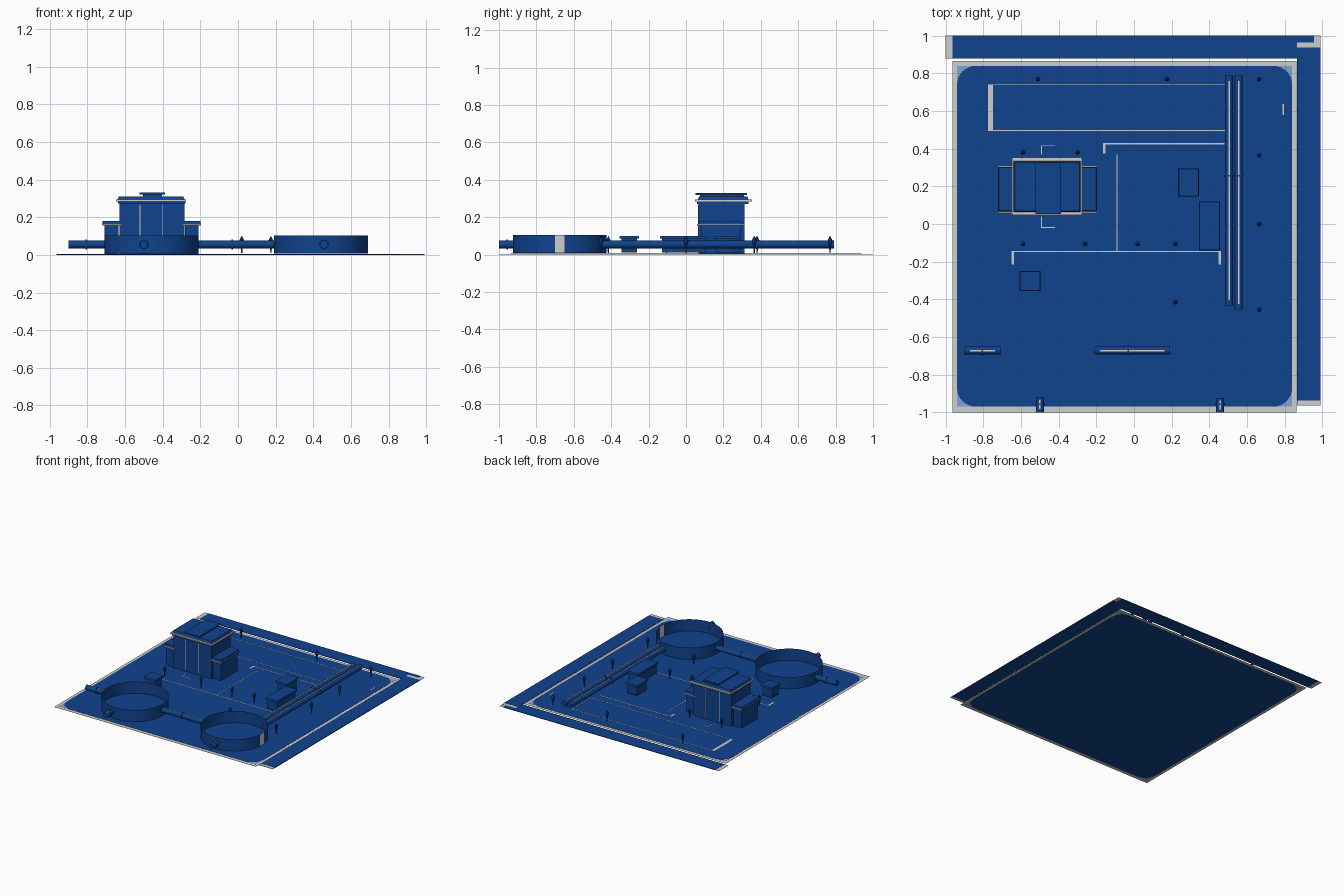
import bpy, bmesh, math

if "Cube" in bpy.data.objects:
    bpy.data.objects.remove(bpy.data.objects["Cube"])


def material(name, rgb):
    m = bpy.data.materials.new(name)
    m.diffuse_color = (*rgb, 1)
    m.use_nodes = True
    m.node_tree.nodes["Principled BSDF"].inputs["Base Color"].default_value = m.diffuse_color
    return m


BLUE = material("deep blue", (0.005, 0.056, 0.27))
GREY = material("pale grey", (0.62, 0.62, 0.62))
LIGHT = material("light blue", (0.22, 0.37, 0.66))


def finish(name, bm, *mats):
    bmesh.ops.recalc_face_normals(bm, faces=bm.faces)
    me = bpy.data.meshes.new(name)
    bm.to_mesh(me)
    bm.free()
    for m in mats:
        me.materials.append(m)
    ob = bpy.data.objects.new(name, me)
    bpy.context.collection.objects.link(ob)
    return ob


def loft(name, sections, mat):
    """Skin a list of vertex loops, capped at both ends."""
    bm = bmesh.new()
    loops = [[bm.verts.new(p) for p in s] for s in sections]
    n = len(loops[0])
    for a, b in zip(loops, loops[1:]):
        for i in range(n):
            bm.faces.new((a[i], a[(i + 1) % n], b[(i + 1) % n], b[i]))
    bm.faces.new(loops[0][::-1])
    bm.faces.new(loops[-1])
    return finish(name, bm, mat)


def rect(x0, x1, y0, y1, z, d=0.0):
    return [(x0 + d, y0 + d, z), (x1 - d, y0 + d, z), (x1 - d, y1 - d, z), (x0 + d, y1 - d, z)]


def box(name, x0, x1, y0, y1, z0, z1, mat, taper=0.0):
    return loft(name, [rect(x0, x1, y0, y1, z0), rect(x0, x1, y0, y1, z1, taper)], mat)


def rounded(x0, x1, y0, y1, r, z):
    pts = []
    for k, (cx, cy) in enumerate([(x1 - r, y1 - r), (x0 + r, y1 - r), (x0 + r, y0 + r), (x1 - r, y0 + r)]):
        for i in range(9):
            a = math.pi / 2 * (k + i / 8)
            pts.append((cx + r * math.cos(a), cy + r * math.sin(a), z))
    return pts


# Ground sheet: grey border, light corners, rounded blue field
box("ground_border", -0.965, 0.862, -1, 0.865, 0.0015, 0.0025, GREY)
box("ground_corners", -0.94, 0.84, -0.97, 0.84, 0.001, 0.003, LIGHT)
loft("ground_field", [rounded(-0.94, 0.84, -0.97, 0.84, 0.1, z) for z in (0, 0.004)], BLUE)

# Side strips with grey ends
box("back_strip_ends", -1, 0.99, 0.88, 1, 0.0015, 0.0025, GREY)
box("back_strip", -0.965, 0.955, 0.88, 1, 0, 0.004, BLUE)
box("right_strip_ends", 0.866, 0.99, -0.965, 0.965, 0.001, 0.0045, GREY)
box("right_strip", 0.866, 0.99, -0.938, 0.937, 0, 0.0055, BLUE)

# Painted ground lines
LINES = [
    (-0.775, -0.75, 0.495, 0.74), (-0.75, 0.51, 0.738, 0.742), (-0.75, 0.51, 0.495, 0.499),
    (0.51, 0.514, 0.495, 0.742),
    (-0.165, 0.48, 0.423, 0.429), (-0.165, -0.152, 0.375, 0.429),
    (-0.093, -0.088, -0.147, 0.37), (-0.65, 0.462, -0.15, -0.144),
    (-0.652, -0.637, -0.215, -0.144), (0.448, 0.463, -0.215, -0.144),
    (-0.495, -0.42, 0.413, 0.418), (-0.495, -0.49, 0.37, 0.418),
    (-0.495, -0.42, -0.02, -0.015), (-0.495, -0.49, -0.02, 0.04),
    (0.788, 0.797, 0.58, 0.637),
]
for i, (x0, x1, y0, y1) in enumerate(LINES):
    box(f"ground_line_{i + 1}", x0, x1, y0, y1, 0.004, 0.0055, GREY)


# Round open tanks
def tank(name, cx, cy, r, patch):
    bm = bmesh.new()
    bmesh.ops.create_cone(bm, cap_ends=False, segments=64, radius1=r, radius2=r, depth=0.096)
    bmesh.ops.translate(bm, verts=bm.verts, vec=(cx, cy, 0.056))
    for f in bm.faces:
        c = f.calc_center_median()
        f.smooth = True
        if patch and abs(math.atan2(c.y - cy, c.x - cx)) < 0.1:
            f.material_index = 1
    finish(name, bm, BLUE, GREY)


tank("left_tank", -0.46, -0.675, 0.25, False)
tank("right_tank", 0.44, -0.675, 0.25, True)


# Pipes with a grey line on top and a joint collar
def pipe(name, along, p, a, b, joint):
    def circle(t, r):
        out = []
        for i in range(16):
            u = r * math.cos(i * math.pi / 8)
            z = 0.055 + r * math.sin(i * math.pi / 8)
            out.append((t, p + u, z) if along == "x" else (p + u, t, z))
        return out

    for n, t0, t1, r in ((name, a, b, 0.021), (name + "_collar", joint - 0.004, joint + 0.004, 0.026)):
        ob = loft(n, [circle(t0, r), circle(t1, r)], BLUE)
        for f in ob.data.polygons:
            f.use_smooth = len(f.vertices) == 4
    m = min(0.03, (b - a) * 0.2)
    s = (a + m, b - m, p - 0.004, p + 0.004)
    if along == "y":
        s = (s[2], s[3], s[0], s[1])
    box(name + "_line", *s, 0.074, 0.0768, GREY)


pipe("inlet_pipe", "x", -0.672, -0.9, -0.709, -0.805)
pipe("link_pipe", "x", -0.672, -0.211, 0.191, -0.03)
pipe("left_outlet", "y", -0.5, -1, -0.92, -0.957)
pipe("right_outlet", "y", 0.457, -1, -0.923, -0.957)
pipe("long_pipe_inner", "y", 0.505, -0.433, 0.79, 0.255)
pipe("long_pipe_outer", "y", 0.556, -0.455, 0.79, 0.255)

# Main building: tall hall, two low wings, raised roof slab
box("hall_walls", -0.63, -0.285, 0.067, 0.312, 0.005, 0.285, BLUE)
box("hall_roof_trim", -0.648, -0.275, 0.048, 0.352, 0.284, 0.294, GREY)
box("hall_roof", -0.643, -0.28, 0.06, 0.338, 0.286, 0.31, BLUE, 0.01)
box("hall_eave", -0.638, -0.278, 0.058, 0.335, 0.272, 0.284, BLUE)
box("roof_neck", -0.505, -0.405, 0.075, 0.31, 0.31, 0.321, BLUE)
box("roof_slab", -0.522, -0.388, 0.052, 0.326, 0.32, 0.33, BLUE)
for side, x0, x1 in (("left", -0.722, -0.62), ("right", -0.295, -0.197)):
    box(side + "_wing", x0 + 0.014, x1 - 0.014, 0.08, 0.292, 0.005, 0.165, BLUE)
    box(side + "_wing_trim", x0, x1, 0.058, 0.312, 0.156, 0.164, GREY)
    box(side + "_wing_roof", x0 - 0.001, x1 + 0.001, 0.066, 0.304, 0.158, 0.181, BLUE, 0.005)
for y, face in ((0.066, "front"), (0.313, "back")):
    for x in (-0.52, -0.4):
        box(f"{face}_wall_line", x - 0.002, x + 0.002, y - 0.001, y + 0.001, 0.02, 0.265, GREY)

# Small equipment boxes with lids
BOXES = [(-0.608, -0.497, -0.357, -0.25), (0.345, 0.457, -0.14, 0.12), (0.235, 0.345, 0.145, 0.295)]
for i, (x0, x1, y0, y1) in enumerate(BOXES):
    box(f"equipment_box_{i + 1}", x0 + 0.012, x1 - 0.012, y0 + 0.012, y1 - 0.012, 0.012, 0.09, BLUE)
    box(f"equipment_lid_{i + 1}", x0, x1, y0, y1, 0.086, 0.099, BLUE, 0.003)

# Spindle-shaped lamp posts
POSTS = [(-0.51, 0.77), (0.175, 0.77), (0.665, 0.77), (0.665, 0.365), (0.665, 0), (0.665, -0.455),
         (0.22, -0.415), (0.22, -0.105), (0.02, -0.105), (-0.26, -0.105), (-0.59, -0.105),
         (-0.59, 0.38), (-0.3, 0.38)]
PROFILE = [(0.003, 0.01), (0.005, 0.04), (0.013, 0.07), (0.012, 0.078), (0.001, 0.1)]
for i, (x, y) in enumerate(POSTS):
    loft(f"lamp_post_{i + 1}", [[(x + r * math.cos(k * math.pi / 4), y + r * math.sin(k * math.pi / 4), z)
                                for k in range(8)] for r, z in PROFILE], BLUE)
